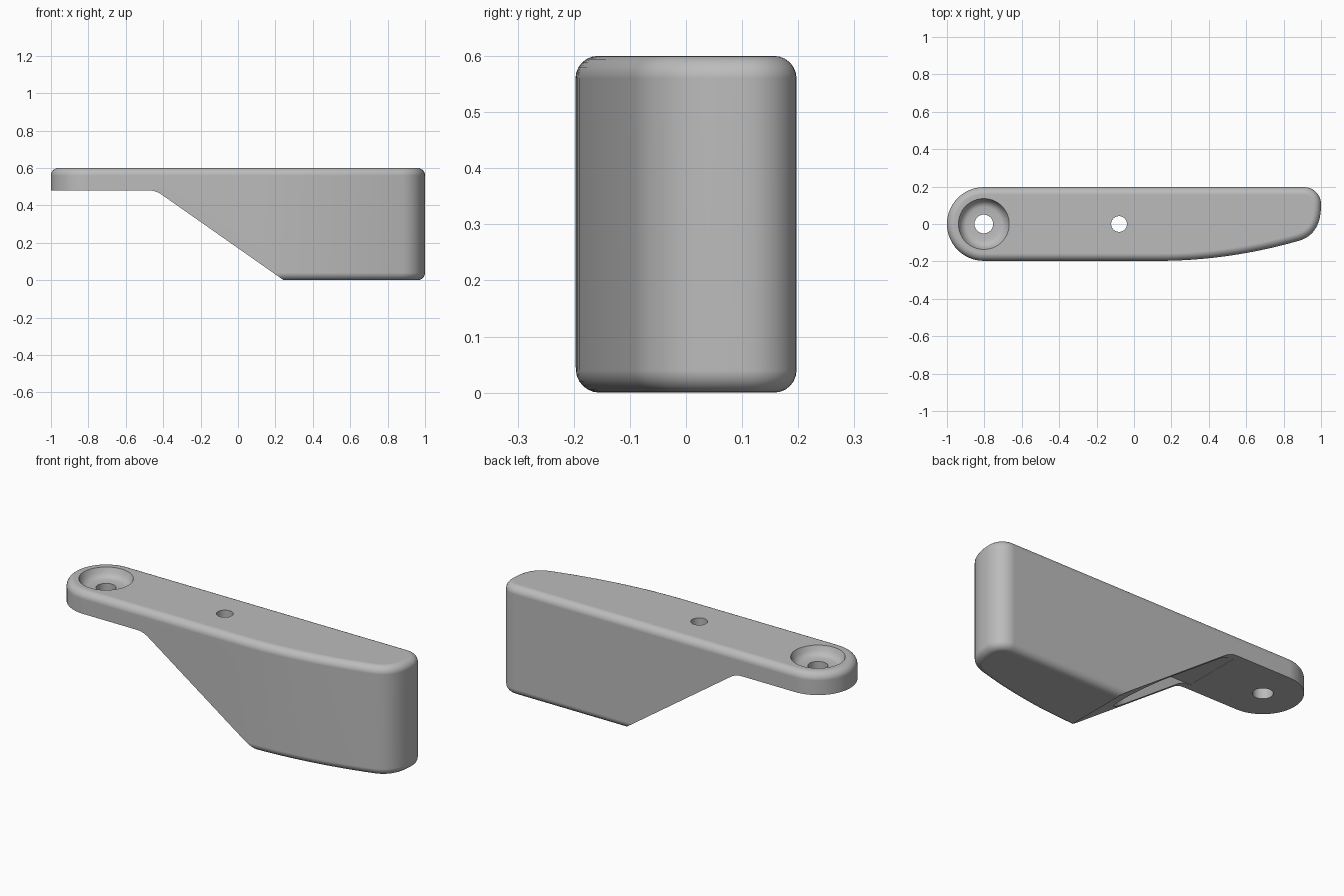
import bpy, bmesh, math
from mathutils import Vector

cube = bpy.data.objects.get("Cube")
if cube:
    bpy.data.objects.remove(cube, do_unlink=True)

grey = bpy.data.materials.new("plain grey")
grey.use_nodes = True
colour = (0.5, 0.5, 0.5, 1)
grey.diffuse_color = colour
grey.node_tree.nodes["Principled BSDF"].inputs["Base Color"].default_value = colour

TOP, TAB, HALF = 0.6, 0.48, 0.197


def arc(cx, cy, r, a0, a1, n):
    """Points on an arc, angles in degrees."""
    angles = [math.radians(a0 + (a1 - a0) * i / n) for i in range(n + 1)]
    return [(cx + r * math.cos(a), cy + r * math.sin(a)) for a in angles]


def curve(a, b, c, n):
    """Points on a quadratic curve from a to c, pulled toward b."""
    a, b, c = Vector(a), Vector(b), Vector(c)
    ts = [i / n for i in range(n + 1)]
    return [tuple(a * (1 - t) ** 2 + b * 2 * t * (1 - t) + c * t * t) for t in ts]


def prism(name, outline, low, high, along_y=False):
    """Extrude an outline along z, or an xz outline along y."""
    bm = bmesh.new()
    place = (lambda p: (p[0], low, p[1])) if along_y else (lambda p: (p[0], p[1], low))
    face = bm.faces.new([bm.verts.new(place(p)) for p in outline])
    new = bmesh.ops.extrude_face_region(bm, geom=[face])["geom"]
    step = Vector((0, high - low, 0) if along_y else (0, 0, high - low))
    bmesh.ops.translate(bm, vec=step, verts=[v for v in new if isinstance(v, bmesh.types.BMVert)])
    return finish(name, bm)


def lathe(name, profile, cx, n=64):
    """Closed solid of revolution about a vertical axis at x = cx."""
    bm = bmesh.new()
    rings = [[bm.verts.new((x, y, z)) for x, y in arc(cx, 0, r, 0, 360, n)[:-1]]
             for r, z in profile]
    for a, b in zip(rings, rings[1:]):
        for i in range(n):
            j = (i + 1) % n
            bm.faces.new((a[i], a[j], b[j], b[i]))
    bm.faces.new(rings[0])
    bm.faces.new(rings[-1])
    return finish(name, bm)


def finish(name, bm):
    bmesh.ops.recalc_face_normals(bm, faces=bm.faces)
    mesh = bpy.data.meshes.new(name)
    bm.to_mesh(mesh)
    bm.free()
    mesh.materials.append(grey)
    obj = bpy.data.objects.new(name, mesh)
    bpy.context.collection.objects.link(obj)
    return obj


# Body: rounded tail, straight back, front sweeping in to a rounded nose
outline = arc(-1 + HALF, 0, HALF, 90, 270, 32)
outline += curve((0.13, -HALF), (0.505, -HALF), (0.88, -0.09), 16)
outline += curve((0.88, -0.09), (1.0, -0.056), (1.0, 0.1), 12)[1:]
outline += arc(0.91, HALF - 0.09, 0.09, 0, 90, 10)
body = prism("bracket_body", outline, 0, TOP)
bevel = body.modifiers.new("round_rims", 'BEVEL')
bevel.width = 0.04
bevel.segments = 6
bevel.limit_method = 'ANGLE'
bevel.angle_limit = math.radians(50)

# Underside wedge: leaves the thin tab and the sloped face
wedge = [(-1.2, -0.2), (0.24, -0.2), (0.24, 0.003)]
wedge += curve((-0.41, 0.459), (-0.44, TAB), (-0.48, TAB), 8) + [(-1.2, TAB)]
cutters = [prism("wedge_cutter", wedge, -0.5, 0.5, True)]

# Round-ended pocket rising from the slope to the tab level
pocket = arc(-0.08, 0, 0.16, -90, 90, 32) + [(-0.485, 0.16), (-0.485, -0.16)]
cutters.append(prism("pocket_cutter", pocket, -0.1, TAB + 0.001))

# Dished screw seat with its hole, and the plain hole above the pocket
seat = [(0.05, 0.3), (0.05, 0.55), (0.093, 0.55), (0.112, 0.558),
        (0.126, 0.574), (0.136, TOP), (0.136, 0.7)]
cutters.append(lathe("screw_seat_cutter", seat, -1 + HALF))
cutters.append(lathe("hole_cutter", [(0.042, 0.2), (0.042, 0.7)], -0.08))

for cutter in cutters:
    cutter.hide_render = True
    cut = body.modifiers.new(cutter.name, 'BOOLEAN')
    cut.operation = 'DIFFERENCE'
    cut.solver = 'EXACT'
    cut.object = cutter

# Bake the cuts, then shade smooth with sharp edges kept
graph = bpy.context.evaluated_depsgraph_get()
mesh = bpy.data.meshes.new_from_object(body.evaluated_get(graph))
body.modifiers.clear()
body.data = mesh
for cutter in cutters:
    bpy.data.objects.remove(cutter, do_unlink=True)
bpy.ops.object.select_all(action='DESELECT')
body.select_set(True)
bpy.context.view_layer.objects.active = body
bpy.ops.object.shade_smooth_by_angle(angle=math.radians(30))
weighted = body.modifiers.new("even_shading", 'WEIGHTED_NORMAL')
weighted.keep_sharp = True
